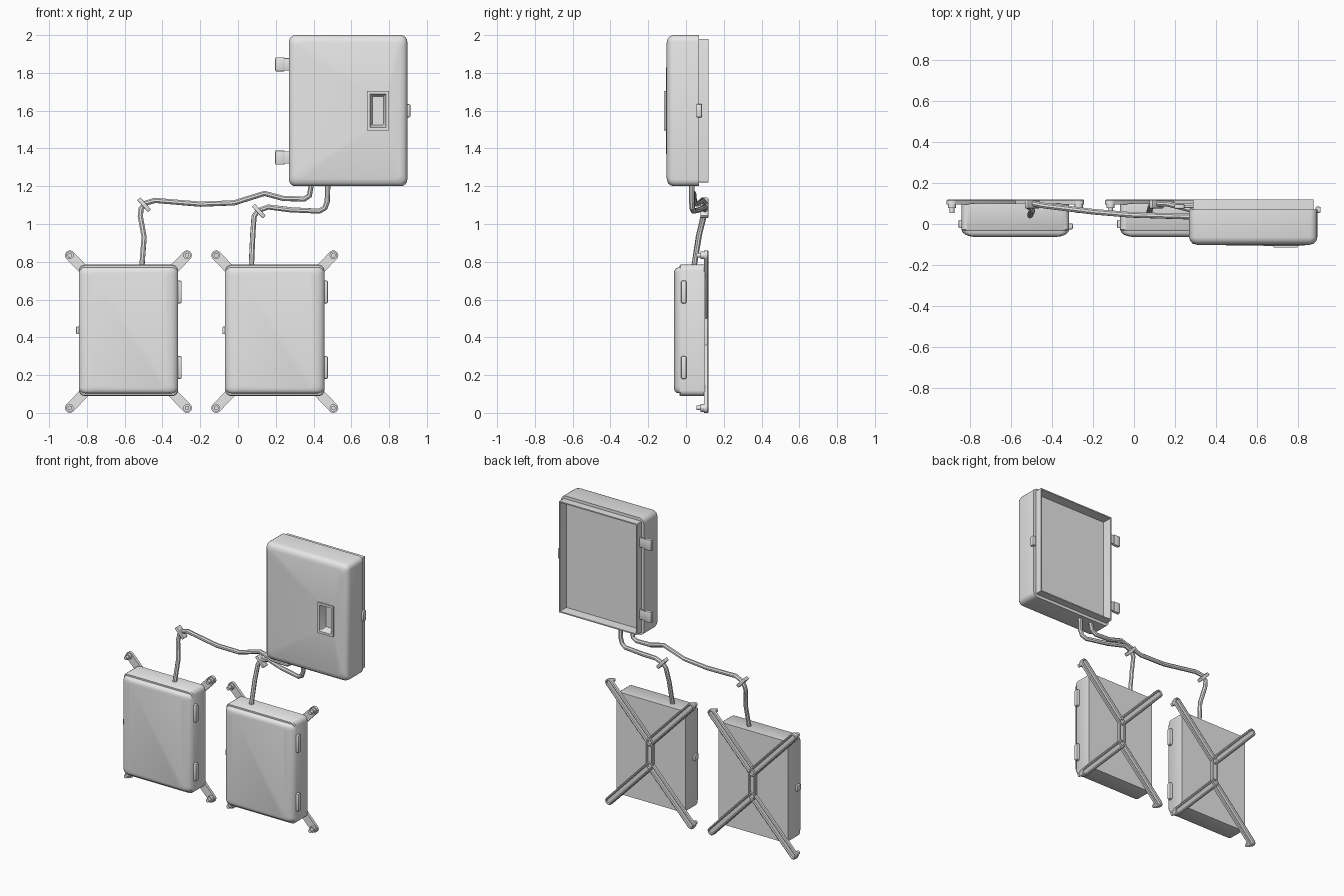
import bpy, bmesh, math
from mathutils import Vector

if "Cube" in bpy.data.objects:
    bpy.data.objects.remove(bpy.data.objects["Cube"], do_unlink=True)

grey = bpy.data.materials.new("painted_grey")
grey.use_nodes = True
grey.diffuse_color = (0.8, 0.8, 0.8, 1)
grey.node_tree.nodes["Principled BSDF"].inputs["Base Color"].default_value = (0.8, 0.8, 0.8, 1)


def add_object(name, mesh, loc=(0, 0, 0), turn=0.0):
    """Link a mesh, turned about the y axis, and smooth its shallow edges."""
    obj = bpy.data.objects.new(name, mesh)
    bpy.context.collection.objects.link(obj)
    obj.location = loc
    obj.rotation_euler.y = turn
    mesh.materials.clear()
    mesh.materials.append(grey)
    bpy.ops.object.select_all(action='DESELECT')
    obj.select_set(True)
    bpy.context.view_layer.objects.active = obj
    bpy.ops.object.shade_smooth_by_angle(angle=math.radians(35))
    return obj


def ring(y, w, h, r, cx=0.0, cz=0.0, steps=4):
    """Rounded rectangle in the xz plane."""
    pts = []
    for k, (sx, sz) in enumerate(((1, 1), (-1, 1), (-1, -1), (1, -1))):
        for i in range(steps + 1):
            a = math.pi / 2 * (k + i / steps)
            pts.append((cx + sx * (w / 2 - r) + r * math.cos(a), y,
                        cz + sz * (h / 2 - r) + r * math.sin(a)))
    return pts


def loft(name, rings, loc=(0, 0, 0), turn=0.0, cap_first=True, cap_last=True):
    """Skin rings listed from the back to the front."""
    bm = bmesh.new()
    rows = [[bm.verts.new(p) for p in pts] for pts in rings]
    n = len(rows[0])
    for a, b in zip(rows, rows[1:]):
        for i in range(n):
            j = (i + 1) % n
            bm.faces.new((a[i], a[j], b[j], b[i]))
    if cap_first:
        bm.faces.new(rows[0][::-1])
    if cap_last:
        bm.faces.new(rows[-1])
    mesh = bpy.data.meshes.new(name)
    bm.to_mesh(mesh)
    bm.free()
    return add_object(name, mesh, loc, turn)


def block(name, centre, size, bevel=0.004, turn=0.0):
    bm = bmesh.new()
    bmesh.ops.create_cube(bm, size=1)
    bmesh.ops.scale(bm, vec=size, verts=bm.verts)
    bmesh.ops.bevel(bm, geom=bm.edges[:], offset=bevel, segments=2,
                    profile=0.5, affect='EDGES')
    mesh = bpy.data.meshes.new(name)
    bm.to_mesh(mesh)
    bm.free()
    return add_object(name, mesh, centre, turn)


def bar(name, start, end):
    """Round-ended bracket bar with a shallow channel in its back."""
    a, b = Vector(start), Vector(end)
    d, mid = b - a, (a + b) / 2
    length, width = d.length, 0.052
    rings = [ring(y, length + width - 2 * i, width - 2 * i, width / 2 - i)
             for y, i in ((0.113, 0.014), (0.12, 0.010), (0.12, 0.005),
                          (0.115, 0.0), (0.096, 0.0))]
    return loft(name, rings, (mid.x, 0, mid.y), -math.atan2(d.y, d.x))


def bolt(name, x, z):
    profile = ((0.1, 0.02), (0.078, 0.02), (0.078, 0.012), (0.055, 0.012))
    loft(name, [ring(y, 2 * r, 2 * r, r) for y, r in profile], (x, 0, z))


def small_box(side, cx):
    # Body and softly rounded door
    mid, w, h = 0.437, 0.525, 0.695
    loft(side + "_box_body", [ring(y, w - i, h - i, 0.03) for y, i in
                              ((0.1, 0.0), (-0.028, 0.0), (-0.034, 0.008))], (cx, 0, mid))
    door = ((-0.03, 0.0, 0.014), (-0.042, 0.006, 0.015), (-0.052, 0.018, 0.018),
            (-0.059, 0.035, 0.025), (-0.063, 0.06, 0.04))
    loft(side + "_box_door", [ring(y, w - 2 * ix, h - 2 * iz, 0.03)
                              for y, ix, iz in door], (cx, 0, mid))
    # Door hinges and latch
    for level, z in (("upper", 0.64), ("lower", 0.24)):
        block(f"{side}_box_{level}_hinge", (cx + 0.265, -0.012, z),
              (0.034, 0.03, 0.12), 0.008)
    block(side + "_box_latch", (cx - 0.267, 0.0, 0.437), (0.02, 0.04, 0.04))
    # Crossed mounting bracket
    cz, fork = 0.43, 0.08
    bar(side + "_bracket_spine", (cx, cz - fork), (cx, cz + fork))
    for sx in (-1, 1):
        for sz in (-1, 1):
            tip = (cx + sx * 0.31, cz + sz * 0.404)
            tag = f"{side}_bracket_{'upper' if sz > 0 else 'lower'}_{'left' if sx > 0 else 'right'}"
            bar(tag + "_arm", (cx, cz + sz * fork), tip)
            bolt(tag + "_bolt", *tip)


def cable(name, points):
    curve = bpy.data.curves.new(name + "_path", 'CURVE')
    curve.dimensions = '3D'
    curve.bevel_depth = 0.0145
    curve.bevel_resolution = 2
    curve.use_fill_caps = True
    spline = curve.splines.new('POLY')
    spline.points.add(len(points) - 1)
    for p, co in zip(spline.points, points):
        p.co = (*co, 1)
    path = bpy.data.objects.new(name + "_path", curve)
    bpy.context.collection.objects.link(path)
    bpy.context.view_layer.update()
    graph = bpy.context.evaluated_depsgraph_get()
    mesh = bpy.data.meshes.new_from_object(path.evaluated_get(graph))
    bpy.data.objects.remove(path, do_unlink=True)
    add_object(name, mesh)


# Two small boxes
small_box("right", -0.58)
small_box("left", 0.195)

# Large cabinet: cover with a sunken handle
centre = (0.583, 0, 1.6)
tray_w, tray_h = 0.59, 0.76
cover = [ring(0.07, tray_w, tray_h, 0.006)]
for y, inset in ((0.07, 0.0), (-0.065, 0.0), (-0.083, 0.005),
                 (-0.096, 0.017), (-0.102, 0.04)):
    cover.append(ring(y, 0.627 - 2 * inset, 0.8 - 2 * inset, 0.035))
for y, inset in ((-0.107, 0.0), (-0.116, 0.0), (-0.116, 0.016), (-0.065, 0.03)):
    cover.append(ring(y, 0.118 - 2 * inset, 0.21 - 2 * inset, 0.004, 0.158, 0.0))
loft("cabinet_cover", cover, centre, cap_first=False)

# Hollow back tray
tray = [ring(y, tray_w - 2 * i, tray_h - 2 * i, 0.004)
        for y, i in ((0.05, 0.008), (0.12, 0.008), (0.12, 0.0), (0.07, 0.0))]
loft("cabinet_back_tray", tray, centre, cap_last=False)

# Cabinet hinges and latch
for level, z in (("upper", 1.845), ("lower", 1.352)):
    block(f"cabinet_{level}_hinge_leaf", (0.25, 0.086, z), (0.09, 0.014, 0.065), 0.002)
    block(f"cabinet_{level}_hinge_knuckle", (0.222, 0.086, z), (0.05, 0.024, 0.075), 0.006)
block("cabinet_latch", (0.9, 0.07, 1.6), (0.025, 0.03, 0.07), 0.006)

# Cables from the small boxes to the cabinet
cable("right_cable", [
    (-0.51, 0.04, 0.76), (-0.497, 0.065, 0.93), (-0.517, 0.09, 1.04), (-0.513, 0.1, 1.08),
    (-0.49, 0.1, 1.11), (-0.44, 0.09, 1.125), (-0.2, 0.06, 1.105), (-0.02, 0.045, 1.112),
    (0.14, 0.04, 1.162), (0.24, 0.037, 1.135), (0.35, 0.035, 1.132),
    (0.378, 0.033, 1.15), (0.39, 0.03, 1.22)])
cable("left_cable", [
    (0.07, 0.04, 0.76), (0.078, 0.07, 0.94), (0.085, 0.095, 1.04), (0.105, 0.1, 1.07),
    (0.16, 0.1, 1.09), (0.28, 0.07, 1.075), (0.43, 0.04, 1.068),
    (0.46, 0.033, 1.085), (0.473, 0.03, 1.12), (0.475, 0.03, 1.22)])

# Cable clips
for side, x, z in (("right", -0.497, 1.102), ("left", 0.11, 1.068)):
    block(side + "_cable_clip", (x, 0.097, z), (0.085, 0.042, 0.022), 0.004, math.radians(48))
